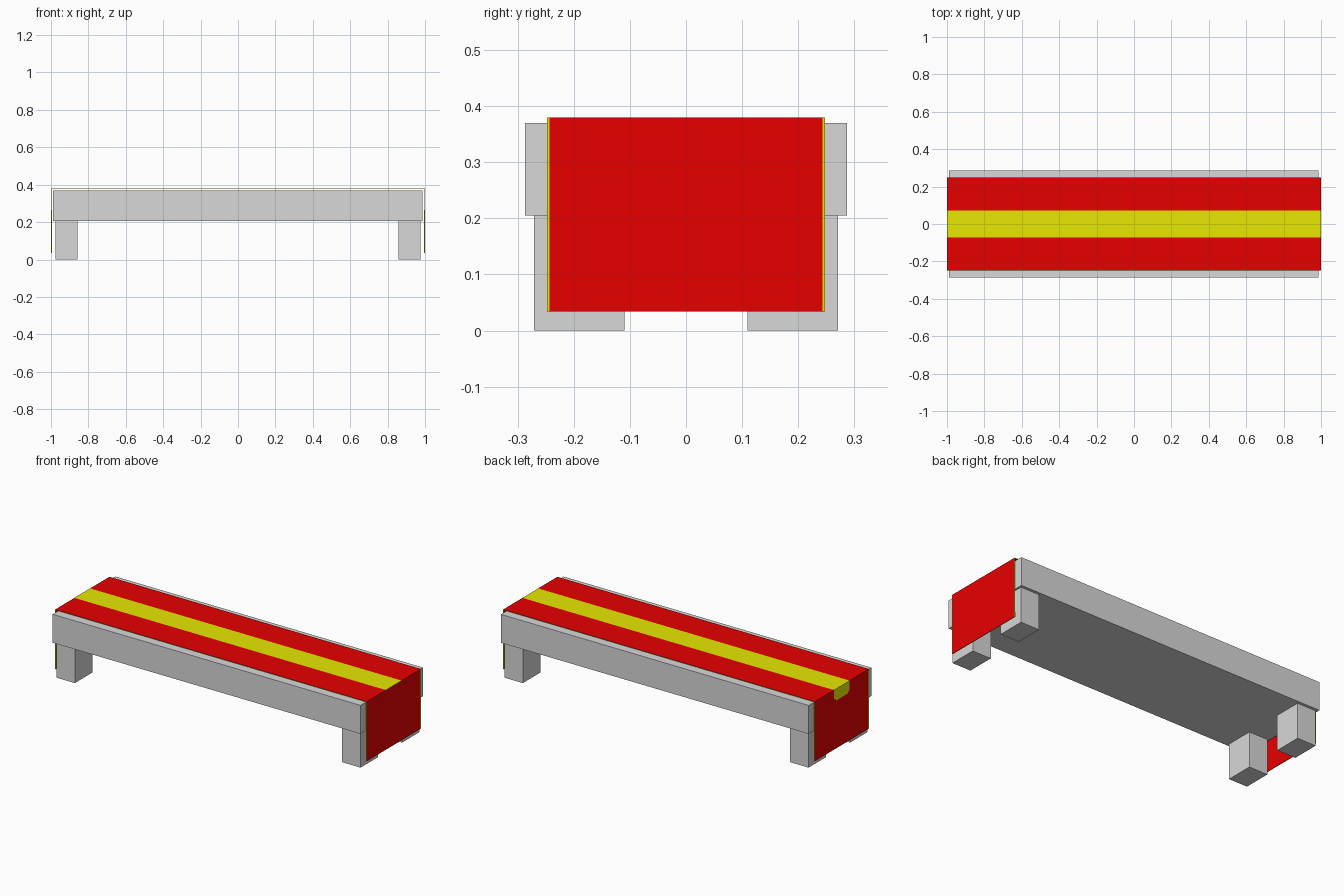
import bpy, bmesh

if "Cube" in bpy.data.objects:
    bpy.data.objects.remove(bpy.data.objects["Cube"])


def material(name, rgb):
    m = bpy.data.materials.new(name)
    m.diffuse_color = (*rgb, 1)
    m.use_nodes = True
    m.node_tree.nodes["Principled BSDF"].inputs["Base Color"].default_value = m.diffuse_color
    return m


grey = material("grey stone", (0.69, 0.69, 0.69))
red = material("red cloth", (0.8, 0.0, 0.0))
yellow = material("yellow cloth", (0.8, 0.8, 0.0))


def finish(name, bm, mats):
    mesh = bpy.data.meshes.new(name)
    bm.to_mesh(mesh)
    bm.free()
    for m in mats:
        mesh.materials.append(m)
    ob = bpy.data.objects.new(name, mesh)
    bpy.context.collection.objects.link(ob)
    return ob


def box(name, lo, hi, mat):
    bm = bmesh.new()
    bmesh.ops.create_cube(bm, size=1)
    for v in bm.verts:
        v.co = [(a + b) / 2 + c * (b - a) for a, b, c in zip(lo, hi, v.co)]
    return finish(name, bm, [mat])


# bench slab and four feet
box("slab", (-0.988, -0.287, 0.205), (0.987, 0.287, 0.37), grey)
for sx, side in ((-1, "left"), (1, "right")):
    for sy, end in ((-1, "front"), (1, "back")):
        x, y = sorted((sx * 0.857, sx * 0.976)), sorted((sy * 0.11, sy * 0.271))
        box(f"{end}_{side}_leg", (x[0], y[0], 0), (x[1], y[1], 0.205), grey)

# cloth draped over the top and both ends, yellow centre stripe and hems
profile = [(-0.999, 0.034), (-0.999, 0.38), (0.999, 0.38), (0.999, 0.034)]
cuts = [-0.248, -0.243, -0.072, 0.072, 0.243, 0.248]
bm = bmesh.new()
rows = [[bm.verts.new((x, y, z)) for y in cuts] for x, z in profile]
for i in range(3):
    for j in range(5):
        f = bm.faces.new((rows[i][j], rows[i + 1][j], rows[i + 1][j + 1], rows[i][j + 1]))
        stripe = i == 1 and j == 2
        hem = i != 1 and j in (0, 4)
        f.material_index = int(stripe or hem)
cloth = finish("cloth", bm, [red, yellow])
mod = cloth.modifiers.new("thickness", "SOLIDIFY")
mod.thickness = 0.004
mod.offset = -1
mod.material_offset_rim = 1

# stripe's short tongue hanging over the left end, with clipped corners
outline = [(-0.072, 0.38), (-0.072, 0.33), (-0.052, 0.312),
           (0.052, 0.312), (0.072, 0.33), (0.072, 0.38)]
bm = bmesh.new()
face = bm.faces.new([bm.verts.new((-0.999, y, z)) for y, z in outline])
ext = bmesh.ops.extrude_face_region(bm, geom=[face])
for v in ext["geom"]:
    if isinstance(v, bmesh.types.BMVert):
        v.co.x -= 0.001
bmesh.ops.recalc_face_normals(bm, faces=bm.faces)
finish("stripe_tongue", bm, [yellow])
